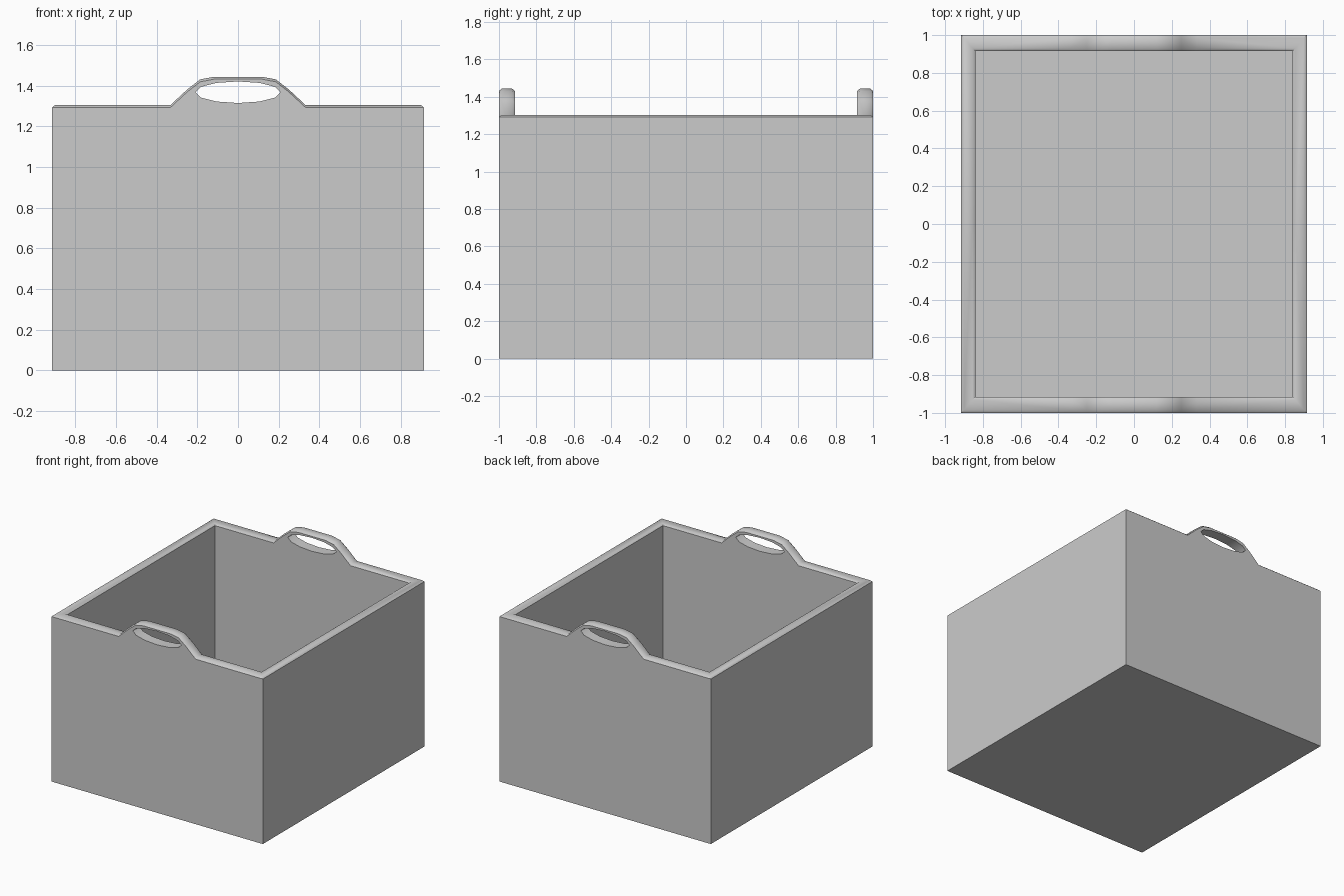
import bpy, bmesh, math

if "Cube" in bpy.data.objects:
    bpy.data.objects.remove(bpy.data.objects["Cube"])

# Overall sizes: outer and inner half-extents, rim height, floor, rim chamfer
OX, OY, IX, IY = 0.915, 1.0, 0.84, 0.915
RIM, FLOOR, C, CZ = 1.303, 0.08, 0.015, 0.012

# Handle silhouette (x, z) from the centre outwards, and the 12-sided grip hole
handle = [(0, 1.443), (0.118, 1.443), (0.186, 1.43), (0.25, 1.38), (0.333, RIM)]
hole = [(0.21 * math.cos(math.radians(a)) if abs(a) < 90 else 0.0,
         1.367 + 0.053 * math.sin(math.radians(a))) for a in range(-90, 91, 30)]

bm = bmesh.new()


def vert(x, y, z):
    return bm.verts.new((x, y, z))


def rim_loop(x, y, drop):
    """Quarter of the rim: handle, corner, middle of the side wall."""
    pts = [vert(hx, -y, hz - drop) for hx, hz in handle]
    return pts + [vert(x, -y, RIM - drop), vert(x, 0, RIM - drop)]


def strip(a, b):
    for i in range(len(a) - 1):
        bm.faces.new((a[i], a[i + 1], b[i + 1], b[i]))


def shell(rim, x, y, z):
    """End panel with half grip hole, side panel and base; returns hole edge."""
    mid, corner, side, centre = vert(0, -y, z), vert(x, -y, z), vert(x, 0, z), vert(0, 0, z)
    grip = [vert(hx, -y, hz) for hx, hz in hole]
    bm.faces.new(rim[:6] + [corner, mid] + grip)
    bm.faces.new((rim[5], rim[6], side, corner))
    bm.faces.new((mid, corner, side, centre))
    return grip


# Chamfered rim running over the handle
loops = [rim_loop(OX, OY, CZ), rim_loop(OX - C, OY - C, 0),
         rim_loop(IX + C, IY + C, 0), rim_loop(IX, IY, CZ)]
for a, b in zip(loops, loops[1:]):
    strip(a, b)

# Outer and inner walls, joined through the grip hole
strip(shell(loops[0], OX, OY, 0), shell(loops[3], IX, IY, FLOOR))

# Mirror the quarter into the whole box
for axis in range(2):
    dup = bmesh.ops.duplicate(bm, geom=bm.verts[:] + bm.edges[:] + bm.faces[:])
    for v in dup["geom"]:
        if isinstance(v, bmesh.types.BMVert):
            v.co[axis] *= -1
    bmesh.ops.remove_doubles(bm, verts=bm.verts[:], dist=1e-5)

# Merge the coplanar halves and fix facing
bmesh.ops.recalc_face_normals(bm, faces=bm.faces[:])
me = bpy.data.meshes.new("storage_box")
bm.to_mesh(me)
bm.free()
box = bpy.data.objects.new("storage_box", me)
bpy.context.collection.objects.link(box)
bpy.context.view_layer.objects.active = box
box.select_set(True)
bpy.ops.object.shade_smooth_by_angle(angle=math.radians(40))
